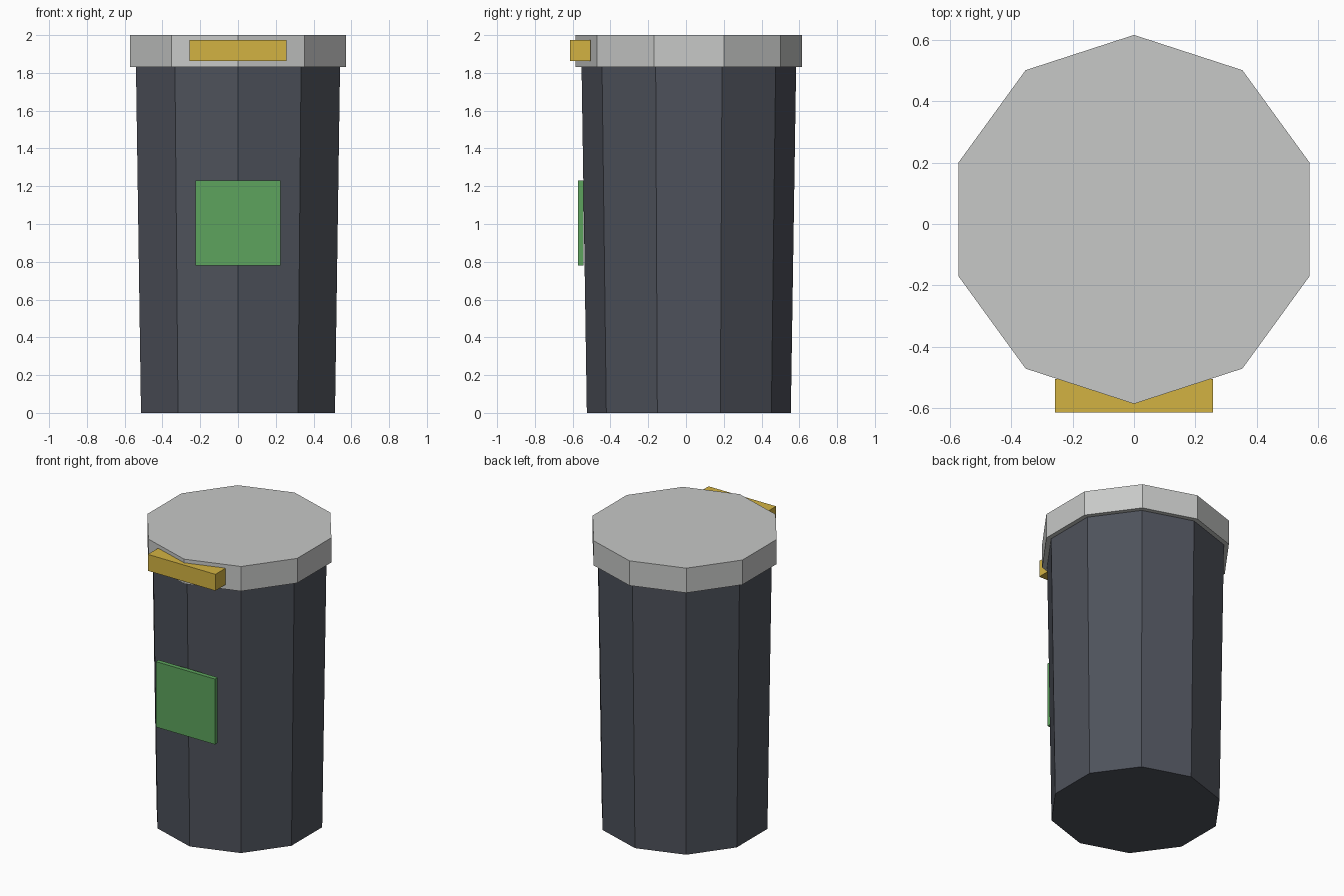
import bpy, bmesh, math

if "Cube" in bpy.data.objects:
    bpy.data.objects.remove(bpy.data.objects["Cube"])

CY = 0.015  # the bin axis sits slightly behind centre, balancing the handle


def material(name, rgb):
    m = bpy.data.materials.new(name)
    m.diffuse_color = (*rgb, 1.0)
    m.use_nodes = True
    m.node_tree.nodes["Principled BSDF"].inputs["Base Color"].default_value = m.diffuse_color
    return m


def add_object(name, bm, mat):
    bmesh.ops.recalc_face_normals(bm, faces=bm.faces)
    me = bpy.data.meshes.new(name)
    bm.to_mesh(me)
    bm.free()
    me.materials.append(mat)
    ob = bpy.data.objects.new(name, me)
    bpy.context.collection.objects.link(ob)
    return ob


def decagon(name, r_bottom, r_top, z0, z1, mat):
    """Ten-sided flat-faced drum with a corner pointing to the front."""
    bm = bmesh.new()
    rings = []
    for r, z in ((r_bottom, z0), (r_top, z1)):
        angles = [math.pi / 2 + i * math.tau / 10 for i in range(10)]
        rings.append([bm.verts.new((r * math.cos(a), CY + r * math.sin(a), z)) for a in angles])
    low, high = rings
    bm.faces.new(low)
    bm.faces.new(high)
    for i in range(10):
        j = (i + 1) % 10
        bm.faces.new((low[i], low[j], high[j], high[i]))
    return add_object(name, bm, mat)


def box(name, lo, hi, mat):
    bm = bmesh.new()
    bmesh.ops.create_cube(bm, size=1.0)
    for v in bm.verts:
        v.co = [(a + b) / 2 + c * (b - a) for a, b, c in zip(lo, hi, v.co)]
    return add_object(name, bm, mat)


slate = material("dark slate", (0.076, 0.084, 0.105))
grey = material("light grey", (0.57, 0.58, 0.57))
gold = material("mustard yellow", (0.65, 0.45, 0.055))
green = material("leaf green", (0.11, 0.37, 0.11))

# Tapered bin body and its lid
decagon("bin_body", 0.54, 0.568, 0.0, 1.83, slate)
decagon("lid", 0.60, 0.60, 1.83, 2.0, grey)

# Handle bar on the lid front, and label plate on the body front
box("lid_handle", (-0.257, -0.613, 1.862), (0.257, -0.505, 1.975), gold)
box("front_label", (-0.225, -0.572, 0.78), (0.225, -0.542, 1.23), green)
